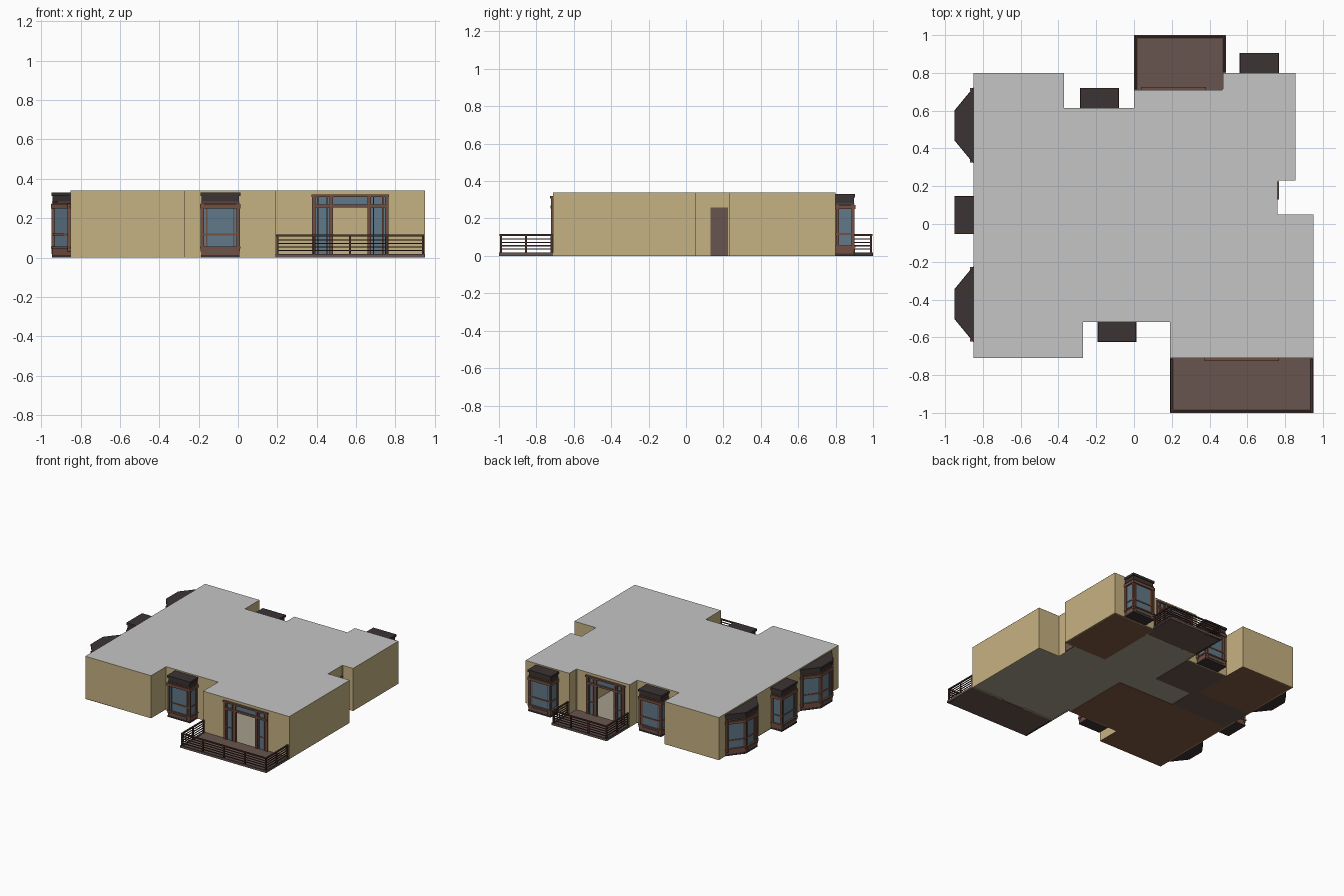
import bpy, bmesh
from math import pi
from mathutils import Matrix, Vector

cube = bpy.data.objects.get("Cube")
if cube:
    bpy.data.objects.remove(cube, do_unlink=True)


def linear(c):
    c /= 255
    return c / 12.92 if c <= 0.04045 else ((c + 0.055) / 1.055) ** 2.4


def material(name, r, g, b):
    m = bpy.data.materials.new(name)
    m.use_nodes = True
    col = (linear(r), linear(g), linear(b), 1)
    m.diffuse_color = col
    m.node_tree.nodes["Principled BSDF"].inputs["Base Color"].default_value = col
    return m


TAN = material("tan wall", 198, 178, 130)
GREY = material("roof grey", 197, 197, 197)
GLASS = material("blue glass", 96, 120, 136)
FRAME = material("brown frame", 116, 79, 65)
DARK = material("dark trim", 60, 51, 51)
RAIL = material("railing brown", 72, 49, 42)
DECK = material("brown tile", 104, 85, 78)
PALE = material("pale floor", 165, 159, 140)
WOOD = material("wood floor", 132, 91, 66)


class Part:
    """Collects prisms and boxes into one named object."""

    def __init__(self, name, place=(0, 0), turn=0.0):
        self.name, self.bm, self.mats = name, bmesh.new(), []
        self.m = Matrix.Translation((*place, 0)) @ Matrix.Rotation(turn, 4, "Z")

    def slot(self, mat):
        if mat not in self.mats:
            self.mats.append(mat)
        return self.mats.index(mat)

    def face(self, pts, mat):
        f = self.bm.faces.new([self.bm.verts.new(self.m @ Vector(p)) for p in pts])
        f.material_index = self.slot(mat)
        return f

    def prism(self, outline, z0, z1, mat):
        self.face([(x, y, z1) for x, y in outline], mat)
        self.face([(x, y, z0) for x, y in reversed(outline)], mat)
        for (ax, ay), (bx, by) in zip(outline, outline[1:] + outline[:1]):
            self.face([(ax, ay, z0), (bx, by, z0), (bx, by, z1), (ax, ay, z1)], mat)

    def box(self, x0, x1, y0, y1, z0, z1, mat):
        self.prism([(x0, y0), (x1, y0), (x1, y1), (x0, y1)], z0, z1, mat)

    def done(self):
        bmesh.ops.remove_doubles(self.bm, verts=self.bm.verts, dist=0.0001)
        mesh = bpy.data.meshes.new(self.name)
        self.bm.to_mesh(mesh)
        self.bm.free()
        for m in self.mats:
            mesh.materials.append(m)
        ob = bpy.data.objects.new(self.name, mesh)
        bpy.context.collection.objects.link(ob)
        return ob


# Plan of the building, anticlockwise
H, HEAD = 0.34, 0.26
plan = [(-.85, -.71), (-.27, -.71), (-.27, -.52), (.19, -.52), (.19, -.71), (.95, -.71),
        (.95, .05), (.76, .05), (.76, .23), (.855, .23), (.855, .8), (.47, .8),
        (.47, .71), (0, .71), (0, .615), (-.37, .615), (-.37, .8), (-.85, .8)]
# Glazed doors: name, centre x, wall y, width, turn
doors = [("front_terrace_door", .57, -.71, .37, 0), ("back_terrace_door", .21, .71, .32, pi)]
GAP = 0.26    # half opening as a share of the door width

# Outer walls with the two door openings
walls = Part("outer_walls")
for a, b in zip(plan, plan[1:] + plan[:1]):
    stops, hole = [a, b], False
    for _, cx, wy, w, _t in doors:
        if a[1] == b[1] == wy and min(a[0], b[0]) < cx < max(a[0], b[0]):
            s = 1 if b[0] > a[0] else -1
            stops, hole = [a, (cx - s * w * GAP, wy), (cx + s * w * GAP, wy), b], True
    for i, (p, q) in enumerate(zip(stops, stops[1:])):
        for z0, z1 in ((0, HEAD), (HEAD, H)):
            if not (hole and i == 1 and z0 == 0):
                walls.face([(*p, z0), (*q, z0), (*q, z1), (*p, z1)], TAN)
thick = walls.done().modifiers.new("thickness", "SOLIDIFY")
thick.thickness, thick.offset = 0.012, -1

# Roof and main floor
roof = Part("roof")
roof.face([(x, y, H + 0.0005) for x, y in plan], GREY)
roof.done()
floor = Part("main_floor")
floor.face([(x, y, 0.003) for x, y in plan], PALE)
floor.done()

# Room floors
rooms = Part("room_floors")
for x0, x1, y0, y1, mat in [(.47, .855, .23, .8, WOOD), (-.85, .17, -.52, .04, WOOD),
                            (-.85, -.27, -.71, -.52, WOOD), (-.85, -.37, .3, .8, WOOD),
                            (-.85, -.33, .04, .3, DECK), (-.37, 0, .25, .615, DECK)]:
    rooms.box(x0, x1, y0, y1, 0, 0.006, mat)
rooms.done()

# Inner walls, given by their centre lines
inner = Part("inner_walls")
for x0, x1, y0, y1 in [(.47, .47, .23, .71), (.47, .76, .23, .23), (.17, .17, -.51, .04),
                       (-.84, .17, .04, .04), (-.35, -.35, .12, .61), (-.84, -.35, .3, .3),
                       (0, 0, .25, .61)]:
    inner.box(x0 - .005, x1 + .005, y0 - .005, y1 + .005, 0.004, 0.335, TAN)
inner.done()


# Bay windows: local front is -y, taper narrows the outer face
def bay(name, place, turn, width, depth, taper):
    p = Part(name, place, turn)

    def layer(z0, z1, grow, mat):
        h, d = width / 2 + grow, depth + grow
        p.prism([(-h + taper, -d), (h - taper, -d), (h, 0), (-h, 0)], z0, z1, mat)

    layer(0, .012, -.004, DARK)
    layer(.012, .05, -.006, FRAME)
    layer(.045, .055, .001, FRAME)
    layer(.055, .262, -.012, GLASS)
    layer(.112, .122, -.007, FRAME)
    layer(.25, .272, .001, FRAME)
    layer(.272, .312, -.008, DARK)
    layer(.28, .284, -.004, FRAME)
    layer(.312, .33, -.001, DARK)
    # posts at the corners and against the wall, with slim bars beside the front corners
    h, d = width / 2, depth
    for s in (-1, 1):
        for x, y, r in ((h - taper - .011, -d + .011, .008), (h - .011, -.009, .008),
                        (h - taper - .034, -d + .011, .003)):
            p.box(s * x - r, s * x + r, y - r, y + r, .03, .275, FRAME)
    # framed base panel
    f = h - taper - .03
    p.box(-f, f, -d + .001, -d + .02, .018, .04, DECK)
    p.done()


bay("front_bay", (-.09, -.52), 0, .205, .103, 0)
bay("back_recess_bay", (-.183, .615), pi, .205, .105, 0)
bay("back_corner_bay", (.663, .8), pi, .205, .105, 0)
bay("side_middle_bay", (-.85, .047), -pi / 2, .2, .1, 0)
bay("side_back_bay", (-.85, .522), -pi / 2, .4, .1, .122)
bay("side_front_bay", (-.85, -.424), -pi / 2, .4, .1, .122)

# Glazed terrace doors: sidelights, transoms and posts round the opening
for name, cx, wy, w, turn in doors:
    p = Part(name, (cx, wy), turn)
    h, g = w / 2, w * GAP
    for s in (-1, 1):
        lo, hi = sorted((s * g, s * h))
        p.box(lo, hi, -.004, 0, .01, HEAD, GLASS)
        p.box(lo, hi, -.01, 0, 0, .014, FRAME)
        p.box(lo, hi, -.008, 0, .108, .116, FRAME)
        for x, r in ((g, .009), (h, .009), (g + .022, .003), (h - .02, .004)):
            p.box(s * x - r, s * x + r, -.012, .006, 0, .312, FRAME)
    p.box(-h, h, -.004, 0, HEAD, .31, GLASS)
    p.box(-h, h, -.014, .008, .254, .27, FRAME)
    p.box(-h - .012, h + .012, -.016, 0, .308, .32, FRAME)
    p.done()

# Side entrance
entry = Part("side_entrance_door")
entry.box(.76, .768, .13, .225, 0, .26, DECK)
entry.done()


# Terraces: tiled slab, dark border and railing along the given path
def terrace(name, x0, x1, y0, y1, path):
    p = Part(name + "_slab")
    p.box(x0, x1, y0, y1, 0, .016, DECK)
    p.done()
    r = Part(name + "_railing")
    for (ax, ay), (bx, by) in zip(path, path[1:]):
        lx, hx, ly, hy = min(ax, bx), max(ax, bx), min(ay, by), max(ay, by)

        def run(t, z0, z1, mat):
            r.box(lx - t, hx + t, ly - t, hy + t, z0, z1, mat)

        run(.009, 0, .018, DARK)
        for z in (.036, .054, .072, .09):
            run(.0025, z - .003, z + .003, RAIL)
        run(.006, .107, .116, RAIL)
        n = max(1, round((hx - lx + hy - ly) / .18))
        for i in range(n + 1):
            x, y = ax + (bx - ax) * i / n, ay + (by - ay) * i / n
            r.box(x - .005, x + .005, y - .005, y + .005, .01, .11, RAIL)
    r.done()


terrace("front_terrace", .19, .95, -1, -.71,
        [(.2, -.72), (.2, -.99), (.94, -.99), (.94, -.72)])
terrace("back_terrace", 0, .485, .71, 1,
        [(.01, .72), (.01, .99), (.477, .99), (.477, .81)])
